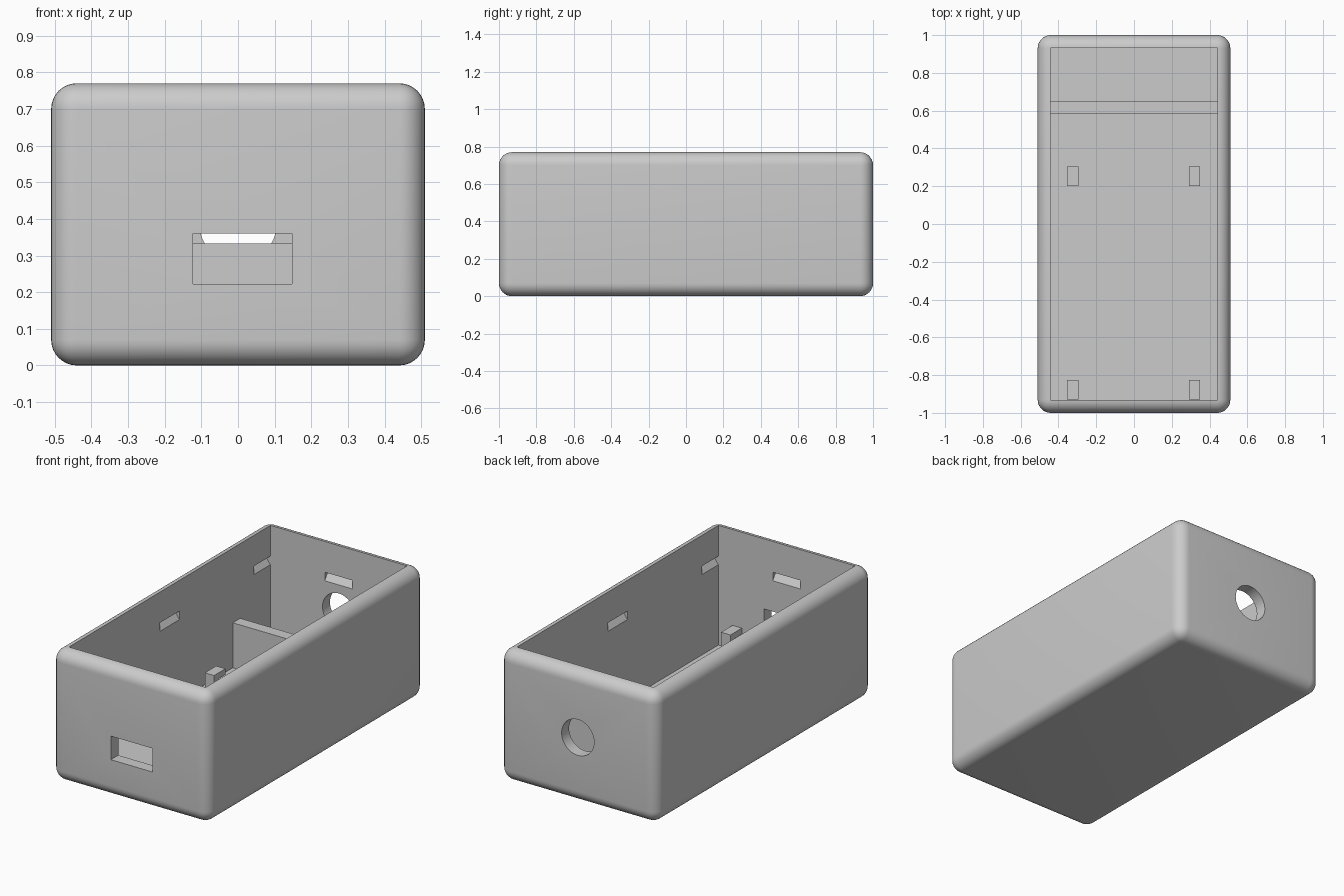
import bpy, bmesh
from mathutils import Matrix, Vector

cube = bpy.data.objects.get("Cube")
if cube:
    bpy.data.objects.remove(cube, do_unlink=True)

plastic = bpy.data.materials.new("grey_plastic")
plastic.use_nodes = True
plastic.diffuse_color = (0.6, 0.6, 0.6, 1)
plastic.node_tree.nodes["Principled BSDF"].inputs["Base Color"].default_value = (0.6, 0.6, 0.6, 1)


def finish(name, bm):
    bmesh.ops.recalc_face_normals(bm, faces=bm.faces)
    mesh = bpy.data.meshes.new(name)
    bm.to_mesh(mesh)
    bm.free()
    mesh.materials.append(plastic)
    obj = bpy.data.objects.new(name, mesh)
    bpy.context.collection.objects.link(obj)
    return obj


def block(name, low, high, radius=0):
    """Box between two corners, optionally rounded on every edge."""
    low, high = Vector(low), Vector(high)
    bm = bmesh.new()
    bmesh.ops.create_cube(bm, size=1)
    bmesh.ops.scale(bm, vec=high - low, verts=bm.verts)
    bmesh.ops.translate(bm, vec=(low + high) / 2, verts=bm.verts)
    if radius:
        bmesh.ops.bevel(bm, geom=bm.edges[:], offset=radius, segments=8,
                        profile=0.5, affect='EDGES')
    return finish(name, bm)


def prism(name, profile, start, end):
    """Extrude a (y, z) profile along x."""
    bm = bmesh.new()
    face = bm.faces.new([bm.verts.new((start, y, z)) for y, z in profile])
    new = bmesh.ops.extrude_face_region(bm, geom=[face])["geom"]
    bmesh.ops.translate(bm, vec=(end - start, 0, 0),
                        verts=[v for v in new if isinstance(v, bmesh.types.BMVert)])
    return finish(name, bm)


def cut(target, cutter):
    cutter.hide_render = True
    mod = target.modifiers.new("cut", 'BOOLEAN')
    mod.operation = 'DIFFERENCE'
    mod.solver = 'EXACT'
    mod.object = cutter
    bpy.context.view_layer.objects.active = target
    bpy.ops.object.modifier_apply(modifier=mod.name)
    bpy.data.objects.remove(cutter, do_unlink=True)


# Rounded shell and open cavity
IN_X, IN_Y, FLOOR = 0.442, 0.931, 0.07
case = block("case_shell", (-0.51, -1, 0), (0.51, 1, 0.77), 0.07)
cut(case, block("cavity", (-IN_X, -IN_Y, FLOOR), (IN_X, IN_Y, 1)))

# Connector slot in the front, round cable hole in the back
cut(case, block("connector_slot", (-0.123, -1.1, 0.222), (0.148, -0.9, 0.36)))
bm = bmesh.new()
bmesh.ops.create_cone(bm, cap_ends=True, segments=48, radius1=0.105, radius2=0.105, depth=0.2,
                      matrix=Matrix.Translation((0, 0.97, 0.385)) @ Matrix.Rotation(1.5707963, 4, 'X'))
cut(case, finish("cable_hole", bm))


# Wedge-shaped snap notches in the inner walls
def notch(wall, turn, start, end):
    profile = [(wall - 0.01, 0.54), (wall, 0.54), (wall + 0.035, 0.59), (wall - 0.01, 0.59)]
    wedge = prism("notch", profile, start, end)
    wedge.data.transform(Matrix.Rotation(turn * 1.5707963, 4, 'Z'))
    cut(case, wedge)


for turn in (0, 2):
    notch(IN_Y, turn, -0.09, 0.09)
for turn in (1, 3):
    for start, end in ((-0.93, -0.78), (-0.09, 0.09), (0.78, 0.93)):
        notch(IN_X, turn, start, end)

# Low partition wall
block("partition", (-IN_X, 0.583, FLOOR - 0.01), (IN_X, 0.652, 0.333))

# Four board clips: a stem with an overhanging lip
for side, x in (("right", -0.325), ("left", 0.32)):
    for place, y, way in (("back", 0.2, 1), ("front", -0.825, -1)):
        profile = [(0, FLOOR - 0.01), (0, 0.21), (0.105, 0.21), (0.105, 0.175),
                   (0.045, 0.175), (0.045, FLOOR - 0.01)]
        prism(place + "_" + side + "_clip", [(y + way * a, z) for a, z in profile],
              x - 0.03, x + 0.03)

# Smooth rounded edges, keep corners crisp
bpy.ops.object.select_all(action='DESELECT')
case.select_set(True)
bpy.context.view_layer.objects.active = case
bpy.ops.object.shade_smooth_by_angle(angle=0.5)
